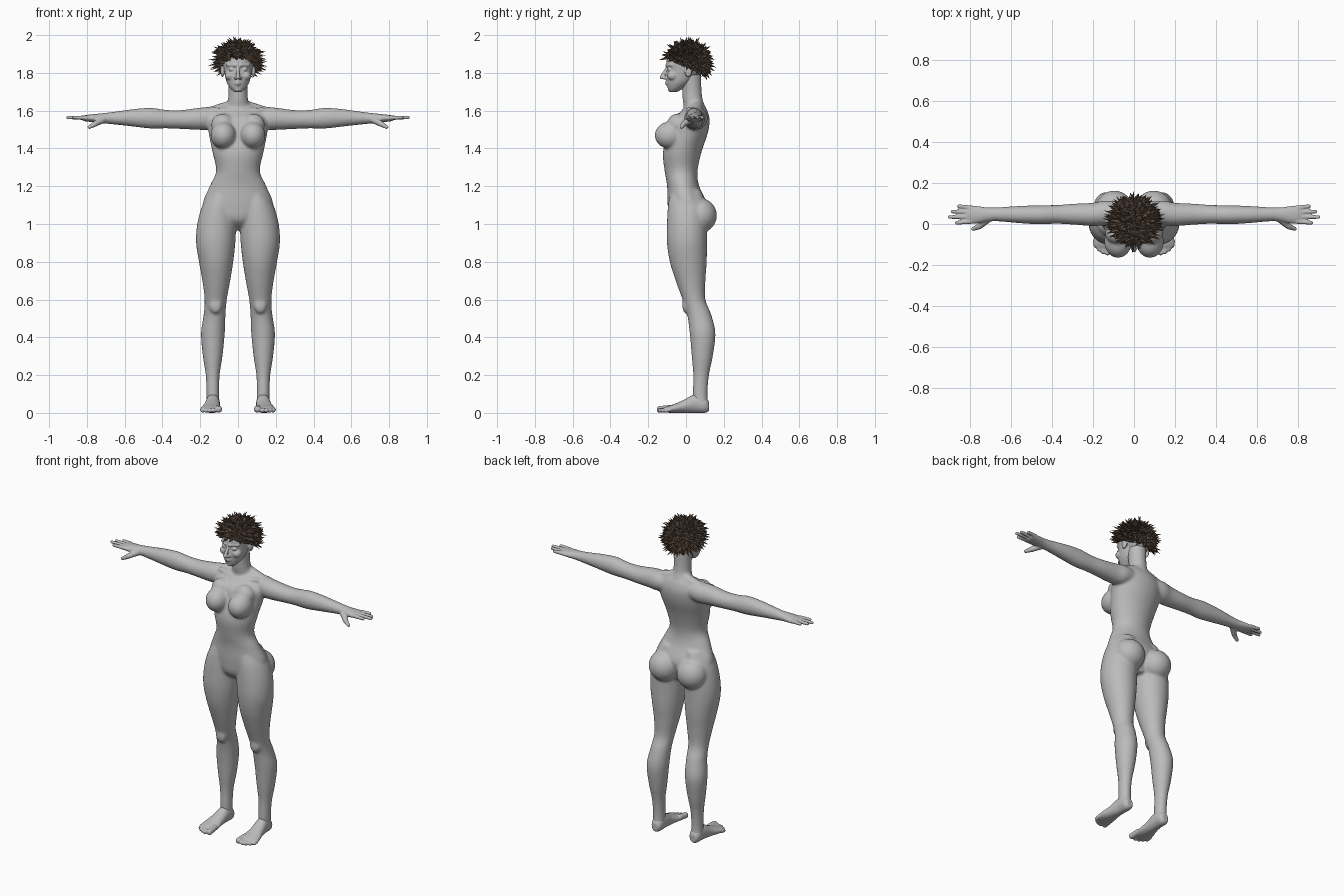
import bpy, bmesh, math, random
from mathutils import Matrix, Vector

random.seed(4)
cube = bpy.data.objects.get("Cube")
if cube:
    bpy.data.objects.remove(cube, do_unlink=True)


def material(name, rgb):
    mat = bpy.data.materials.new(name)
    mat.use_nodes = True
    color = (*rgb, 1)
    mat.diffuse_color = color
    shader = next(n for n in mat.node_tree.nodes if n.type == 'BSDF_PRINCIPLED')
    shader.inputs["Base Color"].default_value = color
    shader.inputs["Roughness"].default_value = 0.6
    return mat


clay = material("grey clay", (.5, .5, .5))
dark_brown = material("dark brown hair", (.12, .08, .057))
warm_brown = material("warm brown scalp", (.2, .125, .09))


def finish(name, bm, mats, smooth=False):
    bmesh.ops.recalc_face_normals(bm, faces=bm.faces)
    for face in bm.faces:
        face.smooth = smooth
    mesh = bpy.data.meshes.new(name)
    bm.to_mesh(mesh)
    bm.free()
    for mat in mats:
        mesh.materials.append(mat)
    obj = bpy.data.objects.new(name, mesh)
    bpy.context.collection.objects.link(obj)
    return obj


def fuse(name, bm, voxel, rounds):
    """Melt overlapping solids into one smooth skin."""
    obj = finish(name, bm, [clay], True)
    remesh = obj.modifiers.new("fuse", 'REMESH')
    remesh.mode = 'VOXEL'
    remesh.voxel_size = voxel
    remesh.use_smooth_shade = True
    soften = obj.modifiers.new("soften", 'SMOOTH')
    soften.factor = 0.5
    soften.iterations = rounds
    return obj


def dense(rings, steps=5):
    """Smooth interpolation between the given cross-sections."""
    rings = [Vector(r) for r in rings]
    for i in range(len(rings) - 1):
        p, q = rings[i], rings[i + 1]
        m = (q - rings[max(i - 1, 0)]) / 2
        n = (rings[min(i + 2, len(rings) - 1)] - p) / 2
        for k in range(steps):
            t = k / steps
            yield (p * (2*t**3 - 3*t**2 + 1) + m * (t**3 - 2*t**2 + t)
                   + q * (3*t**2 - 2*t**3) + n * (t**3 - t**2))
    yield rings[-1]


PLACE = {'X': lambda t, u, v: (t, u, v),
         'Y': lambda t, u, v: (u, t, v),
         'Z': lambda t, u, v: (u, v, t)}


def loft(bm, axis, rings, side=1, n=28):
    """Rings are (position on axis, centre, centre, half width, half width)."""
    loops = []
    for t, u, v, a, b in dense(rings):
        loop = []
        for k in range(n):
            w = math.tau * k / n
            x, y, z = PLACE[axis](t, u + a * math.cos(w), v + b * math.sin(w))
            loop.append(bm.verts.new((x * side, y, z)))
        loops.append(loop)
    for low, high in zip(loops, loops[1:]):
        for k in range(n):
            j = (k + 1) % n
            bm.faces.new((low[k], low[j], high[j], high[k]))
    bm.faces.new(loops[0])
    bm.faces.new(loops[-1])


def ball(bm, center, radii, side=1, seg=16):
    x, y, z = center
    mat = Matrix.Translation((x * side, y, z)) @ Matrix.Diagonal((*radii, 1))
    return bmesh.ops.create_uvsphere(bm, u_segments=seg, v_segments=seg // 2,
                                     radius=1, matrix=mat)


def strand(bm, start, end, r0, r1, side=1, count=12):
    """A rounded, tapering rod."""
    start, end = Vector(start), Vector(end)
    for i in range(count):
        t = i / (count - 1)
        ball(bm, start.lerp(end, t), [r0 + (r1 - r0) * t] * 3, side)


# Body: torso, neck, legs and arms
bm = bmesh.new()
loft(bm, 'Z', [(.97, 0, .02, .04, .05), (1.02, 0, 0, .12, .085),
               (1.1, 0, .008, .185, .105), (1.2, 0, -.015, .15, .085),
               (1.28, 0, -.026, .116, .087), (1.38, 0, -.02, .135, .102),
               (1.48, 0, .01, .155, .105), (1.55, 0, .025, .16, .1),
               (1.6, 0, .045, .13, .068), (1.63, 0, .05, .08, .045),
               (1.65, 0, .045, .05, .035)], n=40)
loft(bm, 'Z', [(1.56, 0, .05, .06, .06), (1.62, 0, .045, .062, .057),
               (1.66, 0, .035, .053, .053), (1.72, 0, .03, .05, .052),
               (1.8, 0, .02, .055, .06)])
for side in (1, -1):
    loft(bm, 'Z', [(.04, .133, .08, .036, .04), (.1, .133, .075, .034, .039),
                   (.2, .134, .08, .037, .042), (.3, .134, .086, .052, .056),
                   (.42, .133, .088, .063, .068), (.52, .124, .07, .058, .064),
                   (.6, .118, .042, .059, .061), (.7, .115, .024, .074, .079),
                   (.8, .116, .012, .091, .098), (.9, .118, .005, .104, .106),
                   (1, .113, .005, .103, .106), (1.1, .1, .005, .088, .1),
                   (1.18, .08, 0, .06, .08)], side)
    loft(bm, 'X', [(.06, .055, 1.565, .05, .045), (.14, .055, 1.56, .06, .06),
                   (.2, .047, 1.557, .057, .059), (.3, .048, 1.553, .051, .05),
                   (.38, .047, 1.555, .046, .049), (.46, .045, 1.56, .047, .055),
                   (.55, .046, 1.562, .043, .047), (.63, .047, 1.561, .037, .037),
                   (.7, .048, 1.56, .032, .029)], side)
    # chest, seat, shoulder slope, collar bone and kneecap
    ball(bm, (.078, -.086, 1.47), (.068, .08, .072), side, 24)
    ball(bm, (.08, -.045, 1.525), (.062, .055, .06), side, 24)
    ball(bm, (.097, .074, 1.045), (.092, .09, .092), side, 24)
    strand(bm, (.04, .06, 1.625), (.15, .055, 1.59), .03, .03, side)
    strand(bm, (.02, -.016, 1.598), (.13, .015, 1.608), .01, .012, side)
    ball(bm, (.118, .0, .57), (.034, .02, .045), side)
fuse("body", bm, .007, 10)

# Hands and feet
FINGERS = [(.012, .867, .006), (.035, .901, .034), (.058, .888, .061), (.079, .856, .087)]
TOES = [(.102, -.138, .018), (.13, -.142, .0125), (.151, -.136, .012),
        (.17, -.124, .0115), (.187, -.107, .011)]
for side, label in ((1, "left"), (-1, "right")):
    bm = bmesh.new()
    loft(bm, 'X', [(.67, .048, 1.56, .033, .031), (.72, .046, 1.56, .035, .026),
                   (.77, .045, 1.56, .043, .021), (.81, .047, 1.56, .044, .016),
                   (.825, .047, 1.56, .037, .011)], side)
    for root, tip, spread in FINGERS:
        strand(bm, (.8, root, 1.562), (tip, spread, 1.564), .0125, .0095, side)
    strand(bm, (.715, .025, 1.553), (.757, -.012, 1.53), .02, .015, side)
    strand(bm, (.757, -.012, 1.53), (.787, -.024, 1.513), .0145, .01, side)
    fuse(label + "_hand", bm, .004, 4)

    bm = bmesh.new()
    loft(bm, 'Y', [(.122, .132, .034, .02, .024), (.1, .132, .043, .034, .043),
                   (.05, .133, .05, .037, .05), (-.01, .138, .035, .043, .035),
                   (-.06, .142, .024, .053, .024), (-.1, .143, .018, .055, .017),
                   (-.118, .14, .015, .046, .012)], side)
    for x, tip, r in TOES:
        strand(bm, (x + .003, -.085, r + .006), (x, tip, r + .001), r, r, side)
    fuse(label + "_foot", bm, .004, 4)

# Head with face features and ears
bm = bmesh.new()
ball(bm, (0, .01, 1.86), (.084, .102, .096), seg=32)
loft(bm, 'Z', [(1.7, 0, -.066, .022, .022), (1.72, 0, -.054, .042, .043),
               (1.75, 0, -.036, .06, .066), (1.785, 0, -.025, .069, .08),
               (1.82, 0, -.018, .075, .081), (1.85, 0, -.01, .08, .094),
               (1.88, 0, -.005, .08, .094), (1.92, 0, 0, .07, .08)])
strand(bm, (0, -.1, 1.828), (0, -.127, 1.777), .008, .012)
ball(bm, (0, -.08, 1.712), (.02, .017, .013))
for side in (1, -1):
    ball(bm, (.013, -.114, 1.772), (.009, .011, .008), side)
    ball(bm, (.034, -.089, 1.818), (.017, .011, .009), side)
    ball(bm, (.042, -.07, 1.785), (.028, .03, .026), side)
    strand(bm, (.012, -.101, 1.84), (.056, -.077, 1.842), .009, .008, side)
    for z in (1.751, 1.741):
        strand(bm, (0, -.104, z), (.021, -.094, 1.746), .0075, .004, side)
    ball(bm, (.082, .012, 1.81), (.011, .021, .033), side)
fuse("head", bm, .004, 4)


# Hair: scalp cap and a crown of spikes
def in_hair(p):
    return p.z > 1.838 - .42 * p.y


crown = Vector((0, .01, 1.86))
cap_size = Vector((.09, .111, .1))
tip_size = Vector((.15, .138, .14))
bm = bmesh.new()
ball(bm, crown, cap_size, seg=48)
bmesh.ops.delete(bm, geom=[f for f in bm.faces if not in_hair(f.calc_center_median())],
                 context='FACES')
finish("scalp_cap", bm, [warm_brown], True)

bm = bmesh.new()
total = 760
for i in range(total):
    z = 1 - 2 * (i + .5) / total
    r, angle = math.sqrt(1 - z * z), i * math.pi * (3 - math.sqrt(5))
    normal = Vector((r * math.cos(angle), r * math.sin(angle), z))
    root = crown + normal * cap_size * .97
    if not in_hair(root):
        continue
    jitter = Vector((random.uniform(-.02, .02), random.uniform(-.02, .02),
                     random.uniform(-.02, 0)))
    tip = crown + normal * tip_size * random.uniform(.86, 1) + jitter
    way = tip - root
    pose = (Matrix.Translation((root + tip) / 2)
            @ way.to_track_quat('Z', 'Y').to_matrix().to_4x4())
    bmesh.ops.create_cone(bm, cap_ends=True, segments=5, radius1=.0105, radius2=.0004,
                          depth=way.length, matrix=pose)
finish("hair_spikes", bm, [dark_brown])
